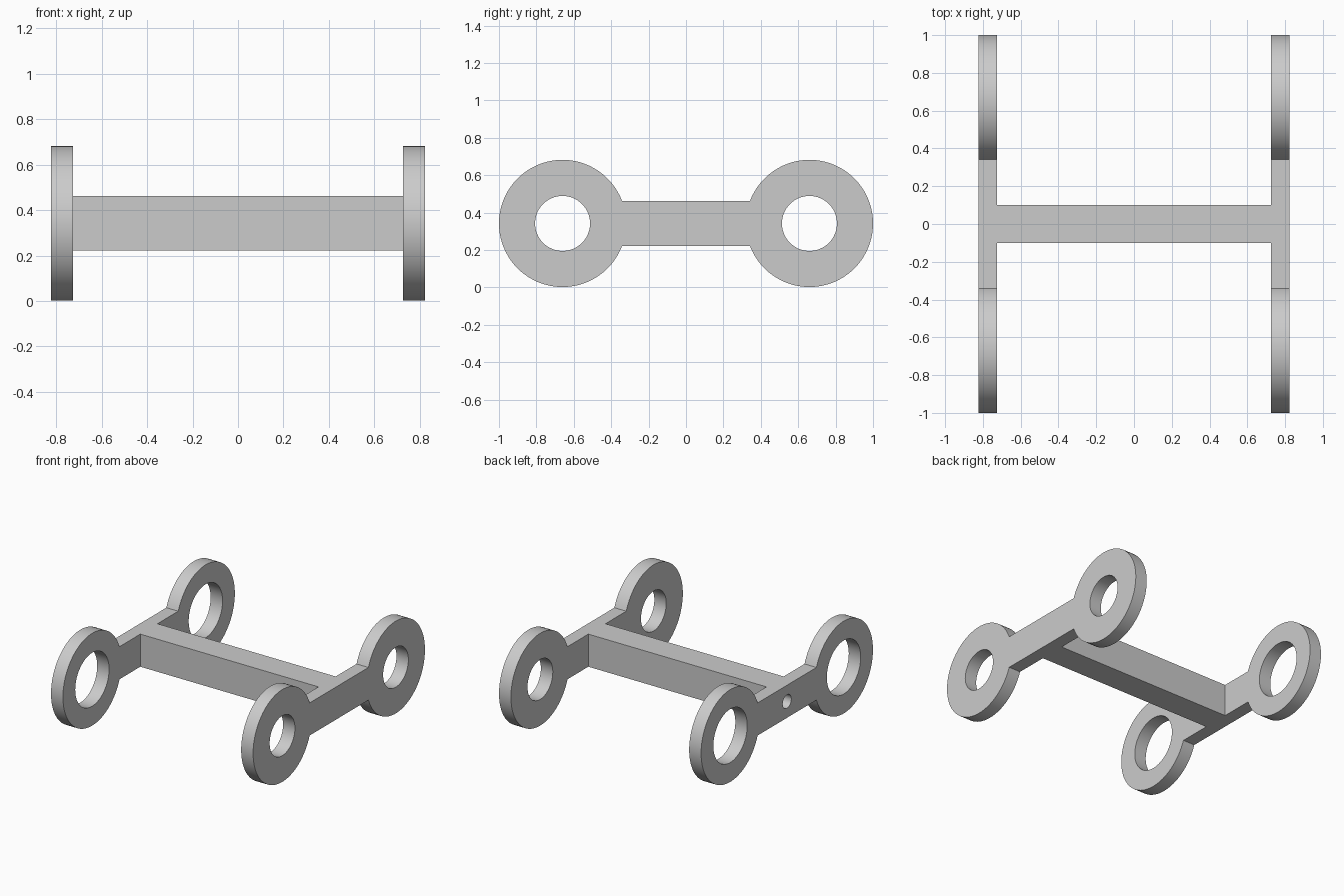
import bpy, bmesh
from math import asin, cos, sin, pi, tau, sqrt

if "Cube" in bpy.data.objects:
    bpy.data.objects.remove(bpy.data.objects["Cube"], do_unlink=True)

MID_Z = 0.342          # height of the ring centres
RING_Y, RING_R = 0.66, 0.34
ARM_HALF = 0.12        # half height of arms and beam
X_IN, X_OUT = 0.726, 0.823
BEAM_HALF = 0.1

grey = bpy.data.materials.new("plain grey")
grey.use_nodes = True
grey.diffuse_color = (0.6, 0.6, 0.6, 1)
grey.node_tree.nodes["Principled BSDF"].inputs["Base Color"].default_value = (0.6, 0.6, 0.6, 1)


def arc(centre, radius, start, end, steps):
    angles = [start + (end - start) * i / steps for i in range(steps + 1)]
    return [(centre + radius * cos(a), radius * sin(a)) for a in angles]


def circle(centre, radius, steps=64):
    return arc(centre, radius, 0, tau, steps)[:-1]


def finish(obj):
    obj.data.materials.clear()
    obj.data.materials.append(grey)
    bpy.ops.object.select_all(action="DESELECT")
    obj.select_set(True)
    bpy.context.view_layer.objects.active = obj
    bpy.ops.object.shade_smooth_by_angle(angle=pi / 6)


def side_plate(name, side, holes):
    """Two rings joined by an arm, cut from one flat profile."""
    gap = asin(ARM_HALF / RING_R)
    outline = arc(RING_Y, RING_R, gap - pi, pi - gap, 72)
    outline += [(-y, -z) for y, z in outline]
    curve = bpy.data.curves.new(name, "CURVE")
    curve.dimensions = "2D"
    curve.fill_mode = "BOTH"
    curve.extrude = (X_OUT - X_IN) / 2
    for loop in [outline] + holes:
        spline = curve.splines.new("POLY")
        spline.points.add(len(loop) - 1)
        for point, (y, z) in zip(spline.points, loop):
            point.co = (y, z, 0, 1)
        spline.use_cyclic_u = True
    source = bpy.data.objects.new(name + "_profile", curve)
    bpy.context.collection.objects.link(source)
    bpy.context.view_layer.update()
    mesh = bpy.data.meshes.new_from_object(
        source.evaluated_get(bpy.context.evaluated_depsgraph_get()))
    bpy.data.objects.remove(source, do_unlink=True)

    # Stand the profile upright in the y-z plane
    bm = bmesh.new()
    bm.from_mesh(mesh)
    for v in bm.verts:
        y, z, x = v.co
        v.co = (x + side * (X_IN + X_OUT) / 2, y, z + MID_Z)
    bmesh.ops.remove_doubles(bm, verts=bm.verts, dist=0.0001)
    bmesh.ops.recalc_face_normals(bm, faces=bm.faces)
    bm.to_mesh(mesh)
    bm.free()
    mesh.name = name
    obj = bpy.data.objects.new(name, mesh)
    bpy.context.collection.objects.link(obj)
    finish(obj)


# Side plates: small bores on the left, wide bores and a pin hole on the right
side_plate("left_side_plate", 1, [circle(y, 0.147) for y in (-RING_Y, RING_Y)])
side_plate("right_side_plate", -1,
           [circle(y, 0.197) for y in (-RING_Y, RING_Y)] + [circle(0, 0.05, 32)])

# Cross beam between the plates
bpy.ops.mesh.primitive_cube_add(size=2, location=(0, 0, MID_Z))
beam = bpy.context.object
beam.name = "cross_beam"
beam.scale = (X_IN, BEAM_HALF, ARM_HALF)
bpy.ops.object.transform_apply(location=False, rotation=False, scale=True)
finish(beam)

# Blind pin hole carried on into the beam
bpy.ops.mesh.primitive_cylinder_add(vertices=32, radius=0.05, depth=0.5,
                                    location=(-X_IN, 0, MID_Z), rotation=(0, pi / 2, 0))
cutter = bpy.context.object
cutter.name = "pin_hole_cutter"
cutter.hide_render = True
cut = beam.modifiers.new("pin_hole", "BOOLEAN")
cut.operation = "DIFFERENCE"
cut.solver = "EXACT"
cut.object = cutter
bpy.context.view_layer.objects.active = beam
bpy.ops.object.modifier_apply(modifier=cut.name)
bpy.data.objects.remove(cutter, do_unlink=True)
finish(beam)
